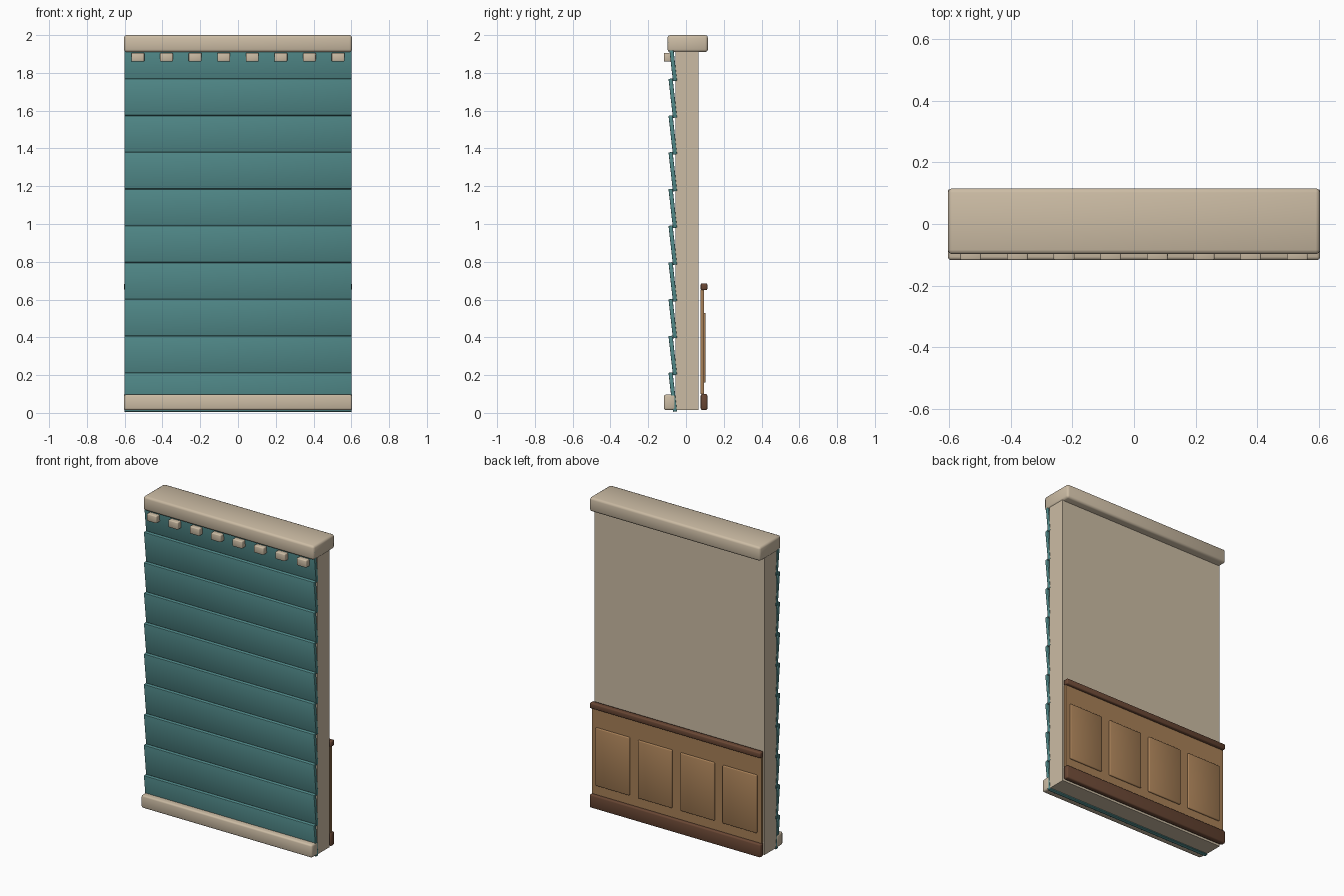
import bpy, math

if "Cube" in bpy.data.objects:
    bpy.data.objects.remove(bpy.data.objects["Cube"])


def material(name, rgb):
    m = bpy.data.materials.new(name)
    m.diffuse_color = (*rgb, 1.0)
    m.use_nodes = True
    m.node_tree.nodes["Principled BSDF"].inputs["Base Color"].default_value = m.diffuse_color
    return m


TAN = material("warm_tan", (0.60, 0.50, 0.37))
TEAL = material("muted_teal", (0.085, 0.262, 0.262))
WOOD = material("mid_wood", (0.39, 0.215, 0.095))
DARK = material("dark_wood", (0.14, 0.062, 0.034))


def box(name, mat, x, y, z, bevel=0.0, tilt=0.0):
    """Box from (min, max) ranges, with optional rounded edges and tilt about x."""
    lo, hi = zip(x, y, z)
    bpy.ops.mesh.primitive_cube_add(
        size=1, location=[(a + b) / 2 for a, b in zip(lo, hi)], rotation=(tilt, 0, 0))
    ob = bpy.context.object
    ob.name = name
    ob.scale = [b - a for a, b in zip(lo, hi)]
    bpy.ops.object.transform_apply(location=False, rotation=False, scale=True)
    ob.data.materials.append(mat)
    if bevel:
        mod = ob.modifiers.new("rounded_edges", 'BEVEL')
        mod.width = bevel
        mod.segments = 2
        bpy.ops.object.modifier_apply(modifier=mod.name)
        bpy.ops.object.shade_smooth_by_angle(angle=math.radians(50))
    return ob


W = (-0.6, 0.6)
TRIM = (-0.604, 0.604)

# Wall core with top cap and front foot trim
box("wall_core", TAN, W, (-0.055, 0.065), (0.015, 1.95))
box("top_cap", TAN, TRIM, (-0.098, 0.116), (1.91, 2.0), 0.014)
box("foot_trim", TAN, TRIM, (-0.117, -0.055), (0.015, 0.097), 0.01)

# Ten lapped siding boards, each leaning outward at the top
for i in range(10):
    z = 0.11 + 0.1945 * i
    box(f"siding_board_{i + 1}", TEAL, (-0.602, 0.602), (-0.081, -0.059),
        (z - 0.104, z + 0.104), 0.003, math.radians(6.5))

# Row of small blocks beneath the cap
for i in range(8):
    x = -0.53 + 0.1514 * i
    box(f"cornice_block_{i + 1}", TAN, (x - 0.034, x + 0.034),
        (-0.117, -0.075), (1.86, 1.906), 0.005)

# Back panelling: sheet, base board, top rail and raised panels
box("wainscot_sheet", WOOD, W, (0.078, 0.094), (0.10, 0.652))
box("base_board", DARK, TRIM, (0.078, 0.113), (0.015, 0.10), 0.008)
box("chair_rail", DARK, TRIM, (0.078, 0.113), (0.65, 0.686), 0.007)
for i in range(4):
    x = -0.45 + 0.3 * i
    box(f"raised_panel_{i + 1}", WOOD, (x - 0.12, x + 0.12),
        (0.088, 0.104), (0.16, 0.53), 0.005)
